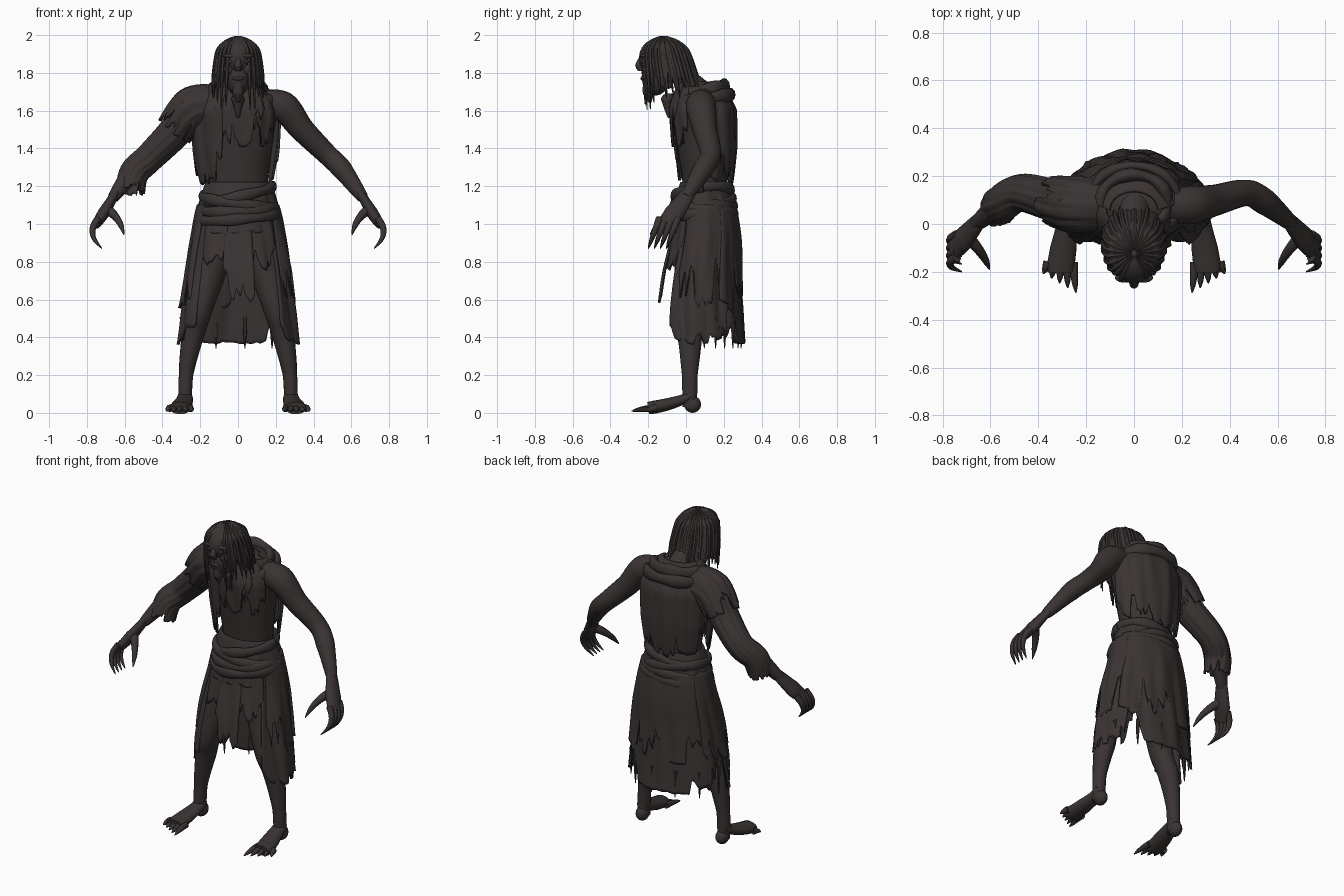
import bpy, bmesh, random
from math import sin, cos, pi, radians, sqrt
from mathutils import Vector

random.seed(4)
if "Cube" in bpy.data.objects:
    bpy.data.objects.remove(bpy.data.objects["Cube"])

material = bpy.data.materials.new("dark_umber")
material.use_nodes = True
material.diffuse_color = (.042, .034, .033, 1)
material.node_tree.nodes["Principled BSDF"].inputs["Base Color"].default_value = material.diffuse_color
X, Y, Z = Vector((1, 0, 0)), Vector((0, 1, 0)), Vector((0, 0, 1))
SIDES = {"left": 1, "right": -1}
DEPTH = .75  # depth of the body and its clothes against their width


def sample(keys, t):
    """Smooth point along keys of x, y, z, radius; x may be left out on the centre line."""
    keys = [key if len(key) == 4 else (0, *key) for key in keys]
    last = len(keys) - 1
    place = min(max(t, 0), 1) * last
    i = min(int(place), last - 1)
    f = place - i
    before, start, end, after = [keys[min(max(i + step, 0), last)] for step in (-1, 0, 1, 2)]
    curve = [b + f * (c - a + f * (2 * a - 5 * b + 4 * c - d + f * (3 * (b - c) + d - a))) / 2
             for a, b, c, d in zip(before, start, end, after)]
    return Vector(curve[:3]), start[-1] + f * (end[-1] - start[-1])


def ring_point(keys, t, angle, depth):
    centre, radius = sample(keys, t)
    return centre + radius * (cos(angle) * X + depth * sin(angle) * Y)


def grow(keys, amount, sag=0):
    return [(*key[:-2], key[-2] - sag, key[-1] + amount) for key in keys]


def finish(name, mesh, thickness=0):
    mesh.materials.append(material)
    thing = bpy.data.objects.new(name, mesh)
    bpy.context.collection.objects.link(thing)
    if thickness:
        shell = thing.modifiers.new("thickness", "SOLIDIFY")
        shell.thickness, shell.offset = thickness, 0
    bpy.ops.object.select_all(action="DESELECT")
    thing.select_set(True)
    bpy.context.view_layer.objects.active = thing
    bpy.ops.object.shade_smooth_by_angle(angle=radians(50))


def loft(name, keys, ref=None, side=1, depth=1, n=18, arc=(0, 360), hem=None, fold=0, thickness=0):
    """Sweep an ellipse along keys; rings stay level without ref; hem shortens each column."""
    rows = 6 * len(keys)
    start, end = [radians(a) for a in arc]
    closed = arc[1] - arc[0] == 360
    columns = n if closed else n + 1
    hem = hem or [1] * columns
    phase = random.uniform(0, pi)
    bm, grid = bmesh.new(), []
    for i in range(rows + 1):
        ring = []
        for j in range(columns):
            angle = start + (end - start) * j / n
            t = i / rows * hem[j]
            centre, radius = sample(keys, t)
            u, v = X, Y
            if ref:
                along = sample(keys, t + .02)[0] - sample(keys, t - .02)[0]
                u = along.cross(ref).normalized()
                v = u.cross(along).normalized()
            waves = sin(7 * angle + phase + 2 * t) + sin(13 * angle + phase - 4 * t) + sin(23 * angle) / 3
            radius *= 1 + fold * min(1, 2 * t) * waves
            point = centre + radius * (cos(angle) * u + depth * sin(angle) * v)
            ring.append(bm.verts.new((side * point.x, point.y, point.z)))
        grid.append(ring)
    for upper, lower in zip(grid, grid[1:]):
        for j in range(n):
            k = (j + 1) % columns
            bm.faces.new((upper[j], upper[k], lower[k], lower[j]))
    if not thickness:
        bm.faces.new(grid[0])
        bm.faces.new(grid[-1])
    bmesh.ops.recalc_face_normals(bm, faces=bm.faces)
    mesh = bpy.data.meshes.new(name)
    bm.to_mesh(mesh)
    bm.free()
    finish(name, mesh, thickness)


def cloth(name, keys, arc=(0, 360), rag=.25, taper=.1, **options):
    """Folded sheet with a torn hem; taper shortens it towards its side edges."""
    n = (arc[1] - arc[0]) // 4 + 6
    hem, tear = [], 0
    for j in range(n + 1):
        tear = random.random() ** 2 if j % 3 == 0 else tear * random.uniform(.3, 1.2)
        hem.append(1 - rag * tear - taper * (2 * j / n - 1) ** 2)
    options.setdefault("depth", DEPTH)
    loft(name, keys, n=n, arc=arc, hem=hem, fold=.02, thickness=.012, **options)


def ball(name, centre, size, side=1):
    bm = bmesh.new()
    bmesh.ops.create_icosphere(bm, subdivisions=3, radius=1)
    bmesh.ops.scale(bm, vec=size, verts=bm.verts)
    bmesh.ops.translate(bm, vec=(side * centre[0], *centre[1:]), verts=bm.verts)
    mesh = bpy.data.meshes.new(name)
    bm.to_mesh(mesh)
    bm.free()
    finish(name, mesh)


def digit(name, base, step, curl, radius, side):
    """Finger or toe that bends along a parabola and ends in a claw."""
    keys = []
    for k in range(5):
        point = Vector(base) + k * Vector(step) + k * k * Vector(curl)
        keys.append((*point, radius * sqrt(1 - k / 4) + .002))
    loft(name, keys, ref=X, side=side, n=8)


def band(name, radius, height, tilt, rise, thick):
    """Rolled cloth ring around the body."""
    keys = []
    for i in range(25):
        angle = i * pi / 12
        keys.append((radius * cos(angle), .09 + DEPTH * 1.1 * radius * sin(angle),
                     height + tilt * cos(angle) + rise * sin(angle),
                     thick * (1 + sin(5 * angle + 40 * height) / 6)))
    loft(name, keys, ref=Z, depth=1.6, n=10)


# Torso and neck
loft("torso", [(.1, .95, .17), (.1, 1.2, .155), (.09, 1.4, .18), (.08, 1.6, .21), (.08, 1.7, .15), (.08, 1.74, .06)],
     depth=DEPTH, n=28)
loft("neck", [(.1, 1.65, .09), (.02, 1.75, .06), (-.1, 1.85, .06)], ref=X)

# Head and face
ball("skull", (0, -.13, 1.88), (.095, .12, .11))
ball("jaw", (0, -.16, 1.78), (.07, .075, .1))
loft("nose", [(-.24, 1.88, .01), (-.25, 1.84, .02), (-.24, 1.81, .015)], n=10)
ball("lips", (0, -.23, 1.77), (.035, .012, .01))
loft("beard", [(-.2, 1.74, .03), (-.2, 1.69, .03), (-.19, 1.64, .005)], n=10)
for name, side in SIDES.items():
    ball(name + "_brow", (.04, -.225, 1.89), (.04, .02, .012), side)
    ball(name + "_eye", (.04, -.23, 1.86), (.015, .01, .01), side)
    ball(name + "_cheek", (.05, -.21, 1.82), (.025, .02, .03), side)

# Hair: cap open over the face, with hanging locks that follow it
hair = [(-.12, 1.985, .01), (-.115, 1.94, .095), (-.1, 1.85, .12), (-.07, 1.7, .135)]
cloth("hair_cap", hair, (-48, 228), depth=1.1)
locks = 24
for i in range(locks + 1):
    angle = radians(-62 + 304 * i / locks)
    spread = random.uniform(.98, 1.12)
    lock = [(*ring_point(grow(hair, .002), t / 5, angle, 1.1 * spread), .012) for t in range(6)]
    drop = random.uniform(0, .1) if sin(angle) < .3 else 0
    tip = Vector(lock[-1][:3]) - drop * Z
    loft("hair_lock", lock[:-1] + [(*tip, .002)], ref=Vector((-sin(angle), cos(angle), 0)), n=6)

# Limbs, with clawed hands and feet
arm = [(.12, .08, 1.64, .07), (.24, .08, 1.62, .082), (.34, .1, 1.5, .065),
       (.47, .13, 1.37, .055), (.55, .09, 1.29, .055), (.66, 0, 1.14, .03)]
leg = [(.1, .08, 1, .1), (.14, .05, .8, .1), (.2, 0, .55, .068),
       (.24, .02, .4, .06), (.275, .02, .2, .038), (.28, .02, .03, .035)]
for name, side in SIDES.items():
    loft(name + "_arm", arm, ref=Y, side=side)
    loft(name + "_palm", [(.65, .01, 1.16, .022), (.71, -.06, 1.06, .032), (.75, -.11, 1, .025)],
         ref=Y, side=side, depth=1.7)
    for i in range(4):
        digit(name + "_finger", (.74, .032 * i - .14, 1.03), (.035, -.015, -.04), (-.01, 0, 0), .018, side)
    digit(name + "_thumb", (.7, -.05, 1.08), (-.036, -.035, -.018), (.003, 0, -.004), .026, side)
    loft(name + "_leg", leg, side=side, depth=1.1)
    loft(name + "_foot", [(.28, .04, .1, .035), (.283, -.02, .07, .045), (.295, -.1, .045, .055),
                          (.305, -.17, .03, .058), (.305, -.2, .025, .055)], ref=Z, side=side, depth=.6)
    ball(name + "_heel", (.28, .035, .045), (.038, .045, .045), side)
    for i in range(5):
        digit(name + "_toe", (.255 + .026 * i, -.16, .025), (.002 * i - .003, .005 * i - .032, 0),
              (0, 0, -.001), .019, side)

# Ragged shawl, scarf and cowl
shawl = [(.06, 1.75, .1), (.08, 1.7, .17), (.09, 1.6, .225), (.1, 1.4, .215), (.1, 1.2, .185)]
cloth("shawl_back", shawl, (0, 182))
cloth("shawl_right_front", grow(shawl, .015), (176, 250))
cloth("shawl_left_front", shawl[:-1], (288, 328), taper=.2)
cloth("shawl_scarf", grow(shawl[:-1], .012), (235, 306), taper=.35)
band("cowl_roll", .14, 1.7, 0, .025, .026)
band("cowl_fold", .185, 1.66, 0, .025, .022)
loft("scarf_knot", [(-.09, 1.69, .02), (-.1, 1.66, .035), (-.09, 1.56, .005)], n=10)

# Torn right sleeve and shoulder cape follow the arm
cuff = (.57, .06, 1.17, .07)
cloth("right_sleeve", grow(arm[:-1], .016, .02) + [cuff], ref=Y, side=-1, depth=1, rag=.12, taper=0)
cloth("right_shoulder_cape", grow(arm[:3], .03, .01), ref=Y, side=-1, depth=1, rag=.4, taper=0)

# Waist wrap and its folds
skirt = [(.1, 1.1, .2), (.1, .95, .23), (.08, .75, .265), (.07, .55, .295), (.07, .36, .315)]
cloth("waist_wrap", [(.1, 1.22, .165), (.1, 1.1, .205), (.1, .95, .23)], rag=.1, taper=0)
for i in range(4):
    band("waist_fold", .185 + .008 * i, 1.16 - .04 * i, random.uniform(-.04, .04), .015, .018)

# Torn skirt panels, open over each thigh
panels = {"left": (-42, 40), "right": (140, 222), "back": (20, 160)}
for name, (start, end) in panels.items():
    cloth("skirt_" + name, skirt, (start, end))
    cloth("overlay_" + name, grow(skirt[:-1], .012), (start + 8, end - 8), rag=.4)
cloth("front_panel", skirt[:-1], (253, 288), taper=.15)
for name, arc in (("left", (284, 322)), ("right", (220, 256))):
    cloth("front_drape_" + name, skirt[:3], arc, taper=.3)

# Loose threads along the hem
for i in range(12):
    top = ring_point(skirt, .8, i * pi / 6 + .4, DEPTH)
    if top.y > 0:
        loft("loose_thread", [(*top, .012), (*(top - Z / 12), .01), (*(top - Z / 6), .002)], n=6)
